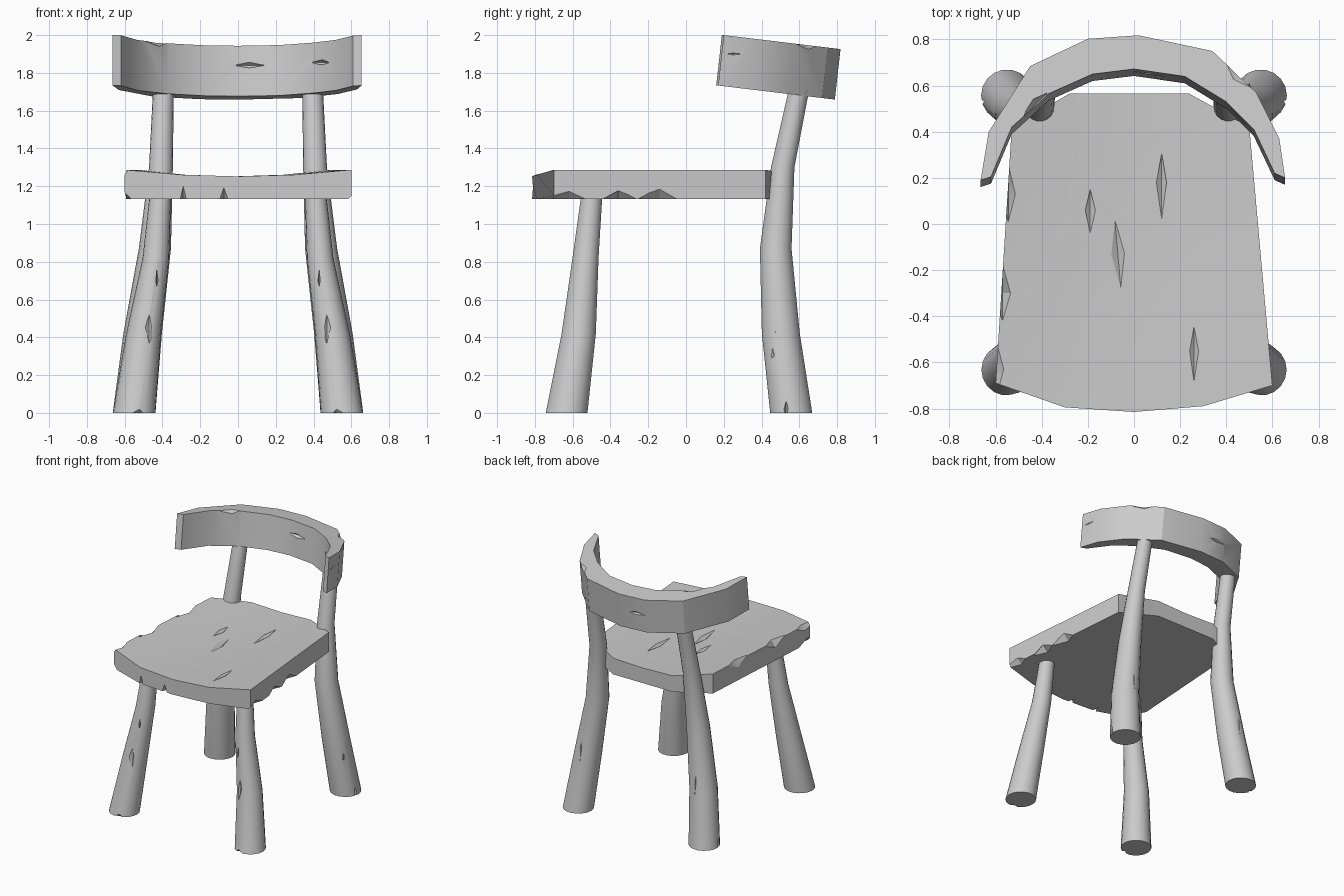
import bpy, bmesh, math
from mathutils import Vector

if "Cube" in bpy.data.objects:
    bpy.data.objects.remove(bpy.data.objects["Cube"])


def make(name, rings, closed_loop=True):
    """Skin a list of equal-length rings and cap both ends."""
    bm = bmesh.new()
    vs = [[bm.verts.new(p) for p in r] for r in rings]
    n = len(vs[0])
    for a, b in zip(vs, vs[1:]):
        for i in range(n):
            j = (i + 1) % n
            bm.faces.new((a[i], a[j], b[j], b[i]))
    bm.faces.new(vs[0])
    bm.faces.new(vs[-1])
    bmesh.ops.recalc_face_normals(bm, faces=bm.faces)
    me = bpy.data.meshes.new(name)
    bm.to_mesh(me)
    bm.free()
    ob = bpy.data.objects.new(name, me)
    bpy.context.collection.objects.link(ob)
    return ob


def select(ob):
    bpy.ops.object.select_all(action='DESELECT')
    ob.select_set(True)
    bpy.context.view_layer.objects.active = ob


def carve(ob, gouges):
    """Cut diamond-shaped chips: (location, radii, z-rotation in degrees)."""
    for loc, size, rot in gouges:
        bm = bmesh.new()
        bmesh.ops.create_uvsphere(bm, u_segments=4, v_segments=2, radius=1)
        me = bpy.data.meshes.new("chip_cutter")
        bm.to_mesh(me)
        bm.free()
        cut = bpy.data.objects.new("chip_cutter", me)
        bpy.context.collection.objects.link(cut)
        cut.location, cut.scale = loc, size
        cut.rotation_euler.z = math.radians(rot)
        cut.hide_render = True
        mod = ob.modifiers.new("chip", 'BOOLEAN')
        mod.operation, mod.solver, mod.object = 'DIFFERENCE', 'EXACT', cut
        select(ob)
        bpy.ops.object.modifier_apply(modifier=mod.name)
        bpy.data.objects.remove(cut)


def smooth(ob):
    select(ob)
    bpy.ops.object.shade_smooth_by_angle(angle=math.radians(28))


# Seat: dished plank, wider at the bowed front, clipped rear corners
front = [(-.60, -.69), (-.30, -.795), (0, -.815), (.30, -.79), (.60, -.70)]
back = [(-.53, .42), (-.28, .565), (-.02, .565), (.24, .565), (.50, .42)]
rings = []
for k in range(6):
    t = k / 5
    pts = [Vector(f).lerp(Vector(b), t) for f, b in zip(front, back)]
    dip = .012 * math.sin(math.pi * t)
    top = [(p.x, p.y, 1.252 + .035 * u * u - dip * (1 - u * u))
           for p, u in zip(pts, (-1, -.5, 0, .5, 1))]
    rings.append(top + [(p.x, p.y, 1.133) for p in reversed(pts)])
seat = make("seat", rings)
carve(seat, [
    # surface gouges
    ((.12, .18, 1.246), (.025, .16, .02), 0), ((-.19, .06, 1.246), (.025, .11, .02), 0),
    ((-.07, -.13, 1.243), (.03, .15, .022), 5), ((.26, -.55, 1.26), (.025, .15, .022), 0),
    # front notches
    ((-.29, -.80, 1.12), (.02, .07, .085), 0), ((-.075, -.82, 1.12), (.03, .07, .085), 0),
    # chipped side edges and corners
    ((.565, -.36, 1.13), (.05, .11, .05), 0), ((.555, -.14, 1.13), (.05, .13, .06), 0),
    ((.60, -.62, 1.12), (.06, .16, .06), 0), ((-.60, -.66, 1.12), (.07, .14, .06), 0),
    ((-.545, .13, 1.29), (.035, .13, .06), 0), ((-.57, -.30, 1.29), (.04, .13, .06), 0),
    ((-.60, -.63, 1.29), (.04, .14, .05), 0),
])
smooth(seat)

# Legs: tapered crooked branches, stations are (x, y, z, radius)
front_path = [(.55, -.632, 0, .112), (.50, -.568, .42, .092),
              (.435, -.532, .82, .070), (.41, -.497, 1.17, .056)]
rear_path = [(.55, .557, 0, .113), (.505, .502, .42, .102), (.44, .475, .87, .085),
             (.408, .512, 1.30, .063), (.395, .598, 1.71, .055)]


def leg(name, path, side):
    rings = [[(side * x + r * math.cos(math.tau * i / 18),
               y + r * math.sin(math.tau * i / 18), z) for i in range(18)]
             for x, y, z, r in path]
    return make(name, rings)


for side, label in ((-1, "left"), (1, "right")):
    fl = leg("front_leg_" + label, front_path, side)
    rl = leg("rear_leg_" + label, rear_path, side)
    # splits and nicks in the wood
    carve(fl, [((side * .47, -.655, .46), (.022, .02, .13), 0),
               ((side * .43, -.605, .70), (.01, .02, .07), 0),
               ((side * .52, -.75, 0), (.05, .03, .035), 0)])
    carve(rl, [((side * .60, .475, .30), (.012, .025, .15), 0),
               ((side * .655, .53, .02), (.03, .012, .05), 0),
               ((side * .50, .61, .5), (.015, .025, .13), 0)])
    smooth(fl)
    smooth(rl)

# Backrest: curved thick rail, leaning and dropping toward the rear
outer = [(-.665, .19), (-.63, .40), (-.45, .685), (-.20, .803), (.02, .818),
         (.34, .75), (.53, .57), (.63, .37), (.655, .20)]
inner = [(-.62, .205), (-.53, .42), (-.37, .565), (-.18, .65), (0, .672),
         (.22, .64), (.40, .53), (.52, .41), (.61, .22)]


def rail(p, low):
    z = 2.0 - (p[1] - .2) * .12
    return (p[0], p[1] - .03 * low, z - .267 * low)


rest = make("backrest", [[rail(o, 0), rail(o, 1), rail(i, 1), rail(i, 0)]
                         for o, i in zip(outer, inner)])
carve(rest, [((.06, .655, 1.84), (.10, .02, .018), -8),
             ((.45, .475, 1.855), (.09, .02, .018), -42),
             ((-.42, .525, 1.965), (.09, .03, .03), 45),
             ((.655, .25, 1.90), (.015, .10, .012), 10),
             ((-.12, .80, 1.80), (.10, .02, .016), 6),
             ((.45, .65, 1.95), (.10, .03, .03), -43)])
smooth(rest)
